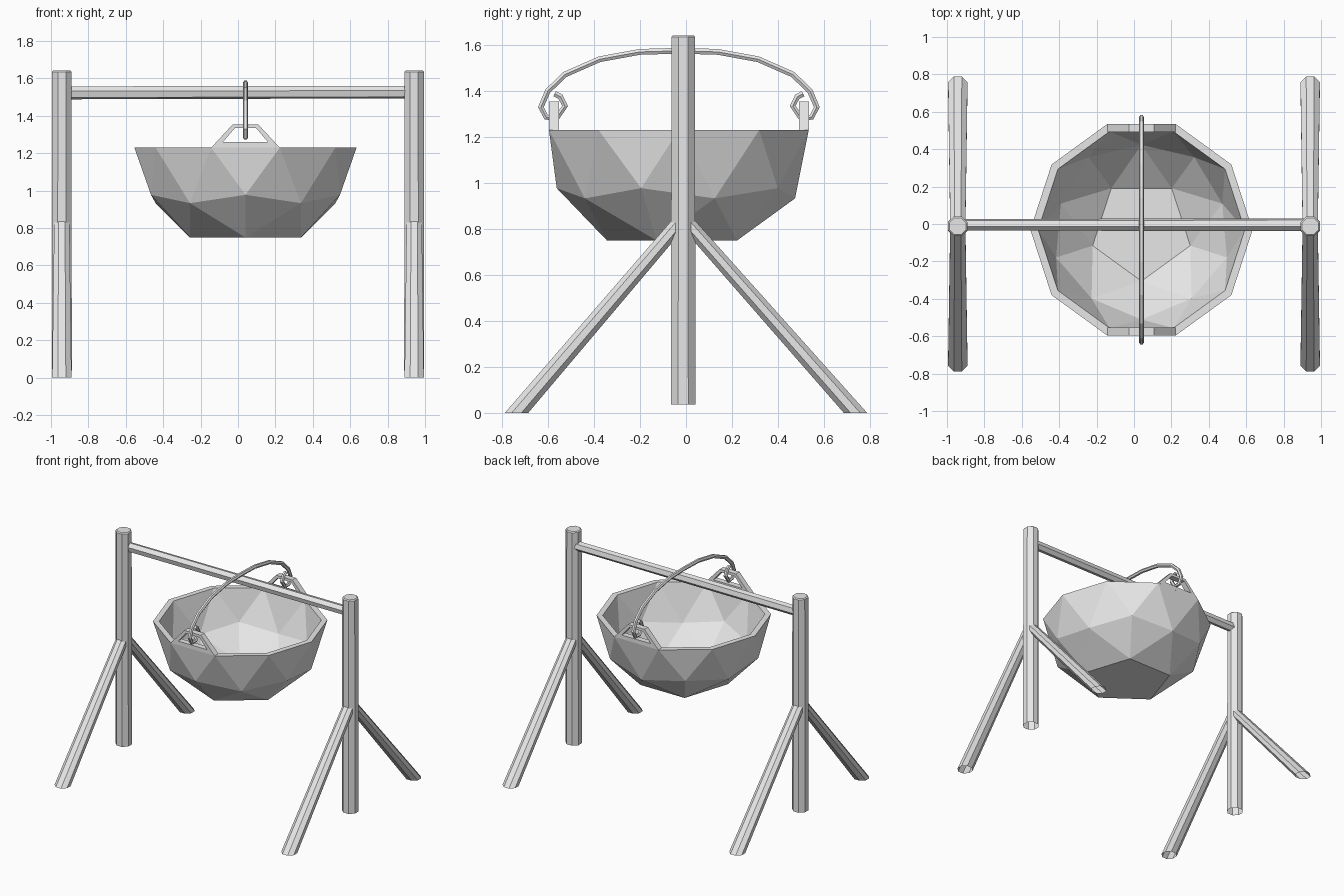
import bpy, bmesh, math
from mathutils import Vector

if "Cube" in bpy.data.objects:
    bpy.data.objects.remove(bpy.data.objects["Cube"], do_unlink=True)

# Single plain grey material
GREY = (0.8, 0.8, 0.8, 1.0)
grey = bpy.data.materials.new("plain_grey")
grey.use_nodes = True
grey.diffuse_color = GREY
for node in grey.node_tree.nodes:
    if node.type == 'BSDF_PRINCIPLED':
        node.inputs["Base Color"].default_value = GREY

X, Y, Z = Vector((1, 0, 0)), Vector((0, 1, 0)), Vector((0, 0, 1))
BOWL = Vector((0.04, -0.031, 1.23))      # centre of the bowl opening


def add_object(name, mesh):
    ob = bpy.data.objects.new(name, mesh)
    bpy.context.collection.objects.link(ob)
    mesh.materials.clear()
    mesh.materials.append(grey)
    return ob


def from_bmesh(name, bm):
    bmesh.ops.recalc_face_normals(bm, faces=bm.faces[:])
    mesh = bpy.data.meshes.new(name)
    bm.to_mesh(mesh)
    bm.free()
    return add_object(name, mesh)


def strut(name, start, end, size_start, size_end, u, v, sides=8, phase=math.pi / 8):
    """Tapered hollow pole between two rings in the u-v plane, closed at its end."""
    bm = bmesh.new()
    rings = []
    for centre, (ru, rv) in ((start, size_start), (end, size_end)):
        ring = []
        for i in range(sides):
            a = 2 * math.pi * i / sides + phase
            ring.append(bm.verts.new(Vector(centre) + u * ru * math.cos(a) + v * rv * math.sin(a)))
        rings.append(ring)
    bm.faces.new(rings[1])
    for i in range(sides):
        j = (i + 1) % sides
        bm.faces.new((rings[0][i], rings[0][j], rings[1][j], rings[1][i]))
    return from_bmesh(name, bm)


# Posts with two slanted legs each, feet cut level with the ground
POST_Y = -0.012
for side, x in (("left", 0.942), ("right", -0.942)):
    post = strut(side + "_post", (x, POST_Y, 0.037), (x, POST_Y, 1.642),
                 (0.058, 0.057), (0.056, 0.056), X, Y)
    chamfer = post.modifiers.new("chamfer", 'BEVEL')
    chamfer.width = 0.007
    chamfer.segments = 1
    chamfer.limit_method = 'ANGLE'
    chamfer.angle_limit = math.radians(60)
    for end, y in (("front", -0.737), ("back", 0.737)):
        strut(f"{side}_{end}_leg", (x, y, 0), (x, POST_Y, 0.847),
              (0.056, 0.055), (0.044, 0.045), X, Y)

# Crossbar between the posts
strut("crossbar", (-0.93, -0.004, 1.523), (0.93, -0.004, 1.526),
      (0.032, 0.036), (0.035, 0.034), Y, Z, sides=6, phase=math.radians(-15))

# Faceted bowl: lower half of an icosphere, flattened below and given an inner wall
bm = bmesh.new()
bmesh.ops.create_icosphere(bm, subdivisions=2, radius=1)
bmesh.ops.delete(bm, geom=[v for v in bm.verts if v.co.z > 0.05], context='VERTS')
outer_faces = bm.faces[:]
rim = [e for e in bm.edges if e.is_boundary]
inner = {}
for v in bm.verts[:]:
    x, y, z = v.co
    z = max(z, -0.8507)
    wall = 0.93 + 0.06 * z              # wall thickens toward the bottom
    inner[v] = bm.verts.new(BOWL + Vector((-y * 0.594 * wall, x * 0.594 * wall, z * 0.52)))
    v.co = BOWL + Vector((-y * 0.594, x * 0.594, z * 0.565))
for face in outer_faces:
    bm.faces.new([inner[v] for v in reversed(face.verts)])
for edge in rim:
    a, b = edge.verts
    bm.faces.new((a, b, inner[b], inner[a]))
from_bmesh("bowl", bm)

# Trapezoid frame lugs standing on the rim
OUTER = ((-0.183, 0), (0.183, 0), (0.068, 0.124), (-0.068, 0.124))
INNER = ((-0.12, 0.03), (0.12, 0.03), (0.057, 0.104), (-0.057, 0.104))
for name, y0, y1 in (("front_lug", -0.565, -0.522), ("back_lug", 0.522, 0.565)):
    bm = bmesh.new()
    loops = [[bm.verts.new(BOWL + Vector((x, y0, z))) for x, z in pts] for pts in (OUTER, INNER)]
    for i in range(4):
        j = (i + 1) % 4
        bm.faces.new((loops[0][i], loops[0][j], loops[1][j], loops[1][i]))
    ext = bmesh.ops.extrude_face_region(bm, geom=bm.faces[:], use_keep_orig=True)
    moved = [g for g in ext["geom"] if isinstance(g, bmesh.types.BMVert)]
    bmesh.ops.translate(bm, verts=moved, vec=(0, y1 - y0, 0))
    from_bmesh(name, bm)

# Arched handle with a hook at each end, mirrored about its middle
HALF = ((0.17, 1.57), (0.345, 1.538), (0.495, 1.472), (0.57, 1.4), (0.6, 1.33),
        (0.577, 1.286), (0.53, 1.284), (0.495, 1.335), (0.515, 1.375), (0.54, 1.388))
path = [(-u, z) for u, z in reversed(HALF)] + [(0, 1.575)] + list(HALF)
curve = bpy.data.curves.new("handle_path", 'CURVE')
curve.dimensions = '3D'
curve.bevel_depth = 0.0145
curve.bevel_resolution = 1
curve.use_fill_caps = True
spline = curve.splines.new('POLY')
spline.points.add(len(path) - 1)
spline.use_smooth = False
for point, (u, z) in zip(spline.points, path):
    point.co = (BOWL.x, BOWL.y + u, z, 1)
helper = bpy.data.objects.new("handle_path", curve)
bpy.context.collection.objects.link(helper)
bpy.context.view_layer.update()
handle_mesh = bpy.data.meshes.new_from_object(helper)
bpy.data.objects.remove(helper, do_unlink=True)
add_object("handle", handle_mesh)
